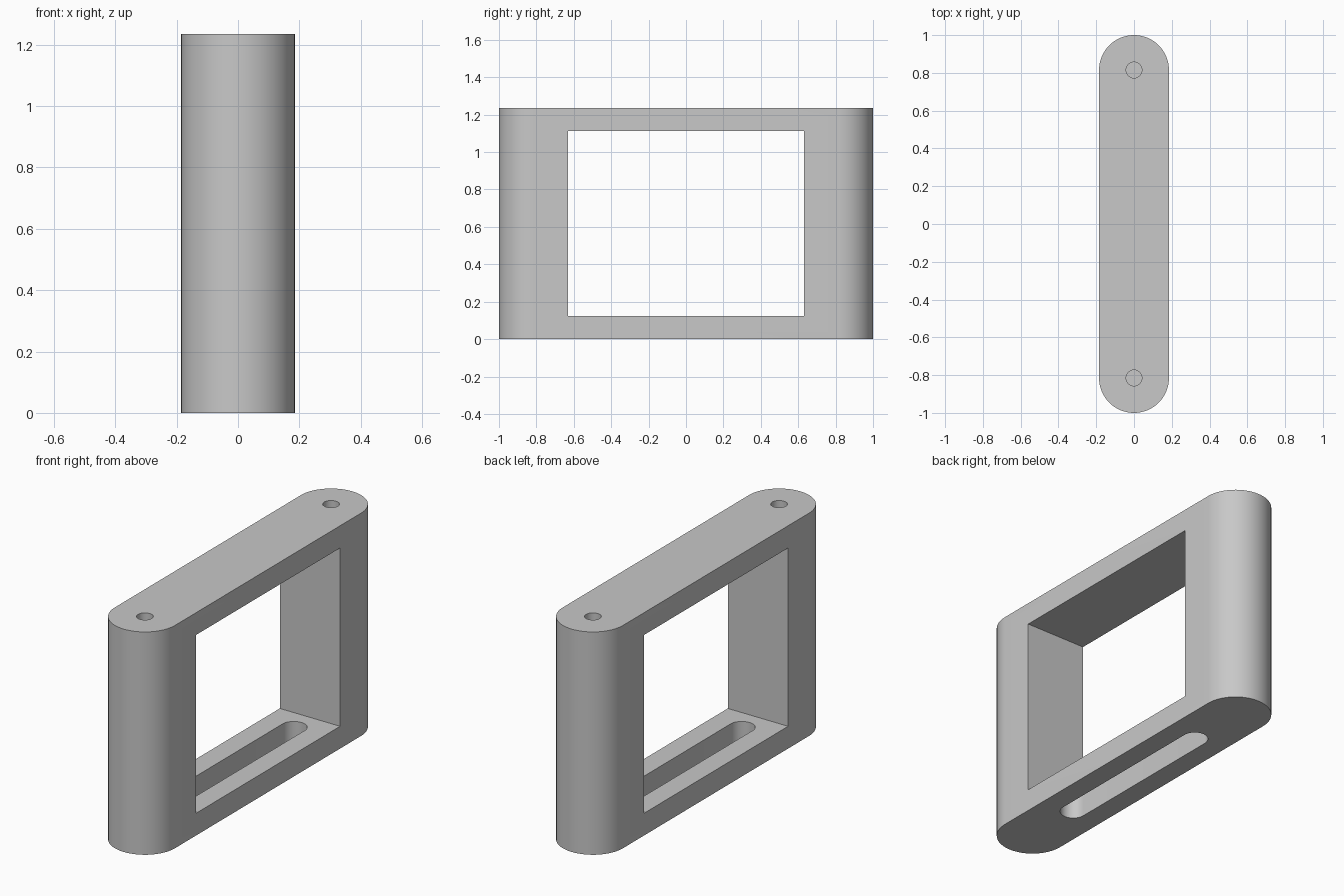
import bpy
import bmesh
import math

cube = bpy.data.objects.get("Cube")
if cube:
    bpy.data.objects.remove(cube, do_unlink=True)

HEIGHT = 1.235
RADIUS = 0.185
HOLE_Y = 0.815
WALL = 0.1235

grey = bpy.data.materials.new("light grey")
grey.use_nodes = True
colour = (0.58, 0.58, 0.58, 1)
grey.diffuse_color = colour
grey.node_tree.nodes["Principled BSDF"].inputs["Base Color"].default_value = colour


def prism(name, outline, z0, z1):
    """Extrude a flat outline from z0 up to z1."""
    bm = bmesh.new()
    face = bm.faces.new([bm.verts.new((x, y, z0)) for x, y in outline])
    top = bmesh.ops.extrude_face_region(bm, geom=[face])["geom"]
    verts = [v for v in top if isinstance(v, bmesh.types.BMVert)]
    bmesh.ops.translate(bm, verts=verts, vec=(0, 0, z1 - z0))
    bmesh.ops.recalc_face_normals(bm, faces=bm.faces)
    mesh = bpy.data.meshes.new(name)
    bm.to_mesh(mesh)
    bm.free()
    mesh.materials.append(grey)
    obj = bpy.data.objects.new(name, mesh)
    bpy.context.collection.objects.link(obj)
    return obj


def capsule(radius, half, steps=32):
    """Outline with round ends centred at y = +half and y = -half."""
    points = []
    for side in (1, -1):
        for i in range(steps + 1):
            a = math.pi * i / steps
            points.append((side * radius * math.cos(a),
                           side * (half + radius * math.sin(a))))
    return points


def circle(radius, cy, steps=40):
    return [(radius * math.cos(math.tau * i / steps),
             cy + radius * math.sin(math.tau * i / steps)) for i in range(steps)]


# Round-ended body
frame = prism("frame", capsule(RADIUS, HOLE_Y), 0, HEIGHT)

# Cutters: side opening, slot in the base, blind holes in the top
window = [(-0.3, -0.63), (0.3, -0.63), (0.3, 0.63), (-0.3, 0.63)]
cutters = [
    prism("opening_cutter", window, WALL, HEIGHT - WALL),
    prism("slot_cutter", capsule(0.068, 0.488, 24), -0.1, WALL + 0.1),
    prism("front_hole_cutter", circle(0.042, -HOLE_Y), HEIGHT - 0.3, HEIGHT + 0.1),
    prism("back_hole_cutter", circle(0.042, HOLE_Y), HEIGHT - 0.3, HEIGHT + 0.1),
]
bpy.ops.object.select_all(action="DESELECT")
frame.select_set(True)
bpy.context.view_layer.objects.active = frame
for cutter in cutters:
    cut = frame.modifiers.new(cutter.name, "BOOLEAN")
    cut.operation = "DIFFERENCE"
    cut.solver = "EXACT"
    cut.object = cutter
    bpy.ops.object.modifier_apply(modifier=cut.name)
    bpy.data.objects.remove(cutter, do_unlink=True)

# Smooth round walls, crisp edges
bpy.ops.object.shade_smooth_by_angle(angle=math.radians(30))
